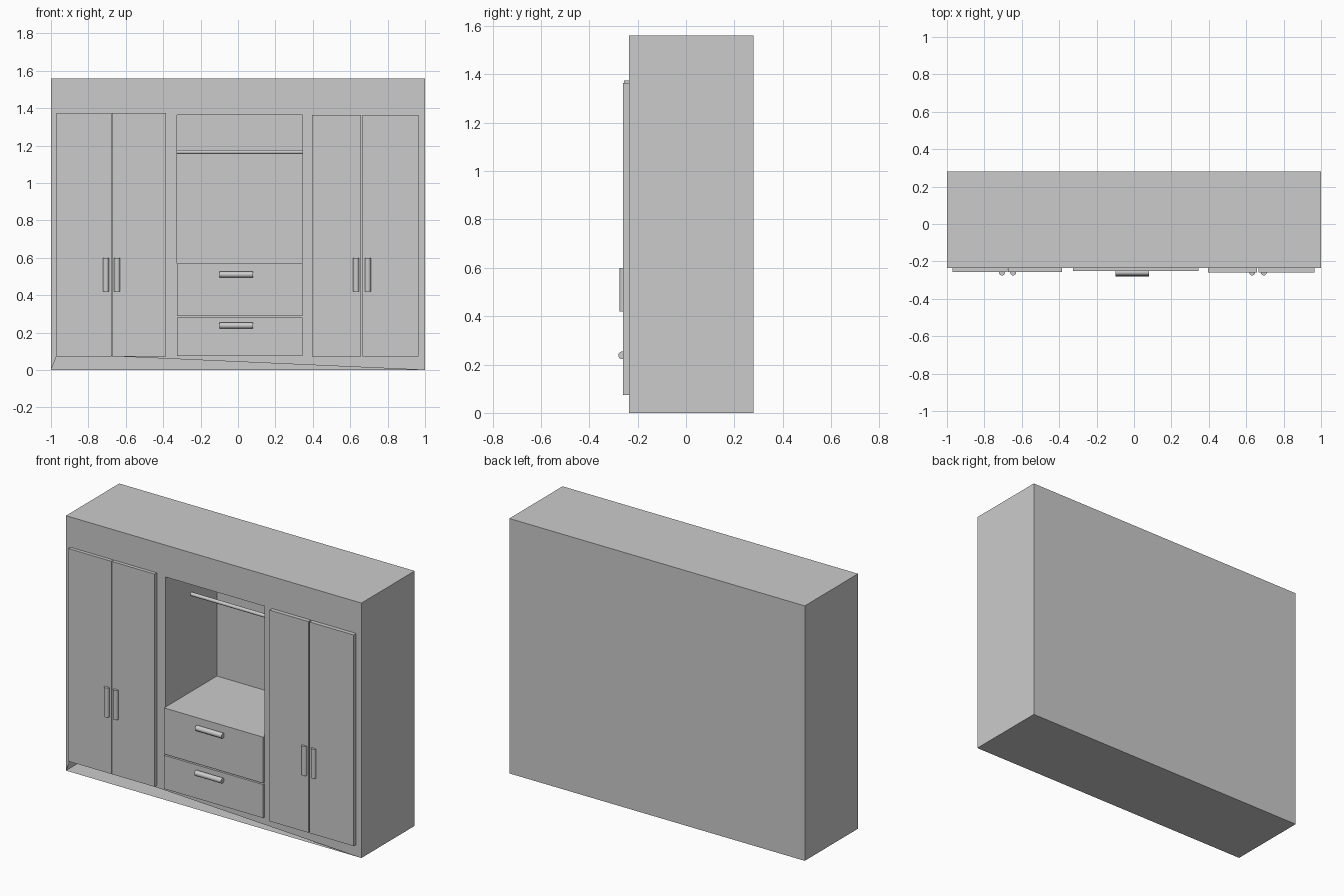
import bpy, bmesh, math
from mathutils import Vector

if "Cube" in bpy.data.objects:
    bpy.data.objects.remove(bpy.data.objects["Cube"])

FRONT, BACK, TOP = -0.235, 0.28, 1.56
NL, NR, NB, NT, ND = -0.325, 0.345, 0.57, 1.365, 0.26   # central niche


def mesh_object(name, bm):
    me = bpy.data.meshes.new(name)
    bm.to_mesh(me)
    bm.free()
    ob = bpy.data.objects.new(name, me)
    bpy.context.collection.objects.link(ob)
    return ob


def box(name, x0, x1, y0, y1, z0, z1):
    bm = bmesh.new()
    bmesh.ops.create_cube(bm, size=1)
    bmesh.ops.scale(bm, vec=(x1 - x0, y1 - y0, z1 - z0), verts=bm.verts)
    bmesh.ops.translate(bm, vec=((x0 + x1) / 2, (y0 + y1) / 2, (z0 + z1) / 2), verts=bm.verts)
    return mesh_object(name, bm)


def bar(name, a, b, r):
    a, b = Vector(a), Vector(b)
    bpy.ops.mesh.primitive_cylinder_add(vertices=24, radius=r, depth=(b - a).length,
                                        location=(a + b) / 2)
    ob = bpy.context.object
    ob.name = name
    ob.rotation_euler = (b - a).to_track_quat('Z', 'Y').to_euler()
    bpy.ops.object.shade_smooth_by_angle(angle=math.radians(40))
    return ob


# Carcass: thin shell with a recessed niche and a slanted gap along the plinth
bm = bmesh.new()


def ring(x0, x1, z0, z1, y):
    return [bm.verts.new((x, y, z)) for x, z in ((x0, z0), (x1, z0), (x1, z1), (x0, z1))]


outer = ring(-1, 1, 0, TOP, FRONT)
rear = ring(-1, 1, 0, TOP, BACK)
mouth = ring(NL, NR, NB, NT, FRONT)
inner = ring(NL, NR, NB, NT, ND)
gap = bm.verts.new((-0.965, FRONT, 0.087))
for i in range(4):
    j = (i + 1) % 4
    bm.faces.new((outer[i], outer[j], rear[j], rear[i]))
    bm.faces.new((mouth[i], mouth[j], inner[j], inner[i]))
bm.faces.new(rear)
bm.faces.new(inner)
bm.faces.new((outer[1], outer[2], mouth[2], mouth[1]))
bm.faces.new((outer[2], outer[3], mouth[3], mouth[2]))
bm.faces.new((outer[3], outer[0], gap, mouth[0], mouth[3]))
bm.faces.new((gap, outer[1], mouth[1], mouth[0]))
bmesh.ops.recalc_face_normals(bm, faces=bm.faces)
mesh_object("wardrobe_carcass", bm)

# Doors
for name, x0, x1, y, z1 in (("door_far_left", -0.97, -0.677, -0.256, 1.375),
                            ("door_left", -0.673, -0.385, -0.256, 1.375),
                            ("door_right", 0.395, 0.658, -0.26, 1.365),
                            ("door_far_right", 0.666, 0.965, -0.26, 1.365)):
    box(name, x0, x1, y, FRONT, 0.073, z1)

# Door handles
for i, x in enumerate((-0.706, -0.646, 0.632, 0.694)):
    bar(f"door_handle_{i + 1}", (x, -0.259, 0.42), (x, -0.259, 0.6), 0.016)

# Drawers and their handles
for name, z0, z1, hy, hz in (("lower_drawer", 0.075, 0.28, -0.264, 0.238),
                             ("upper_drawer", 0.288, NB, -0.259, 0.511)):
    box(name, NL, NR, -0.25, FRONT, z0, z1)
    bar(name + "_handle", (-0.1, hy, hz), (0.08, hy, hz), 0.016)

# Hanging rail across the niche
bar("hanging_rail", (NL, 0.015, 1.166), (NR, 0.015, 1.166), 0.011)
